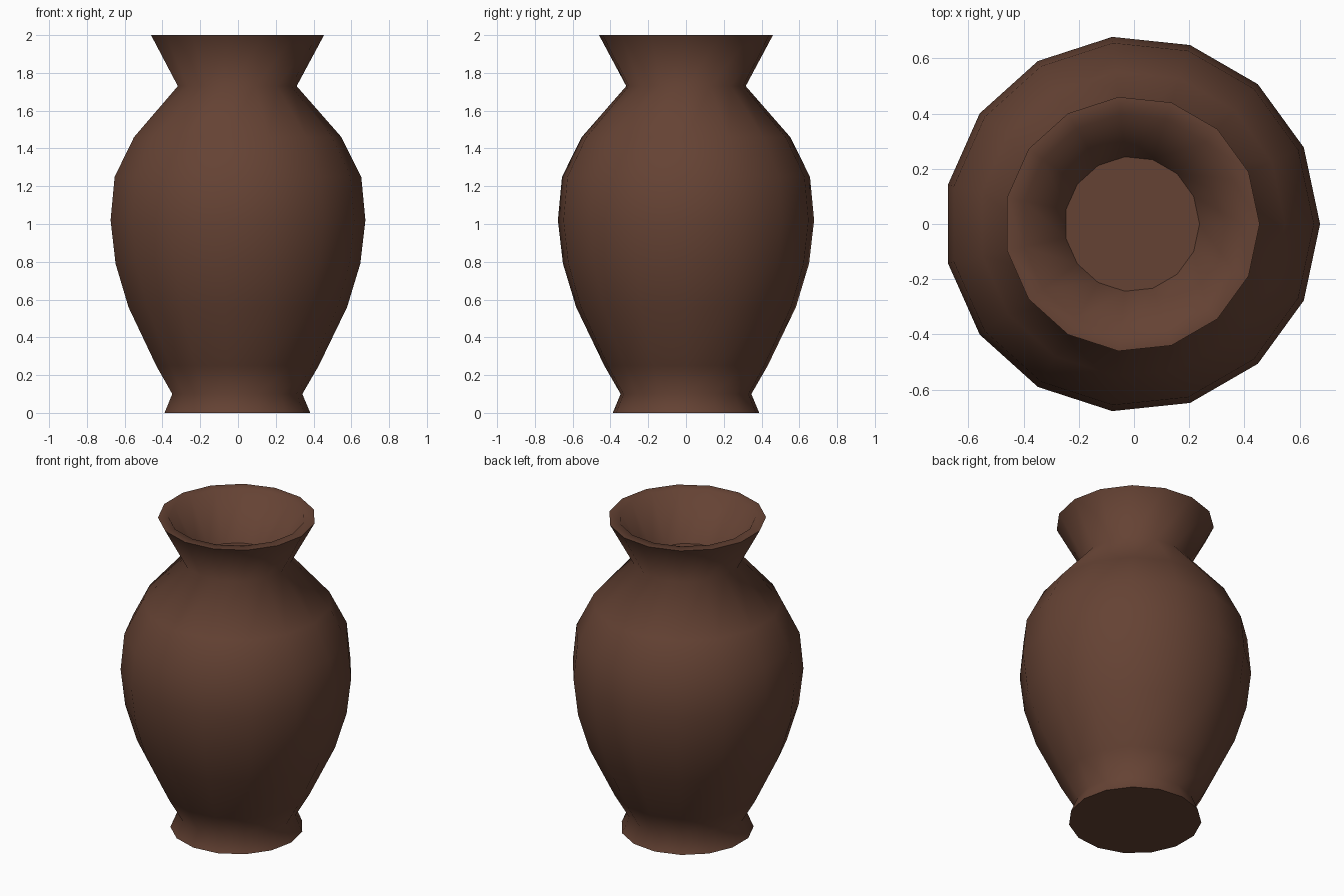
import bpy, bmesh, math

if "Cube" in bpy.data.objects:
    bpy.data.objects.remove(bpy.data.objects["Cube"])

SIDES = 15
SHIFT = -0.0075  # centres the odd-sided outline on x

clay = bpy.data.materials.new("brown_clay")
clay.diffuse_color = (0.130, 0.055, 0.034, 1)
clay.use_nodes = True
clay.node_tree.nodes["Principled BSDF"].inputs["Base Color"].default_value = clay.diffuse_color


def lathe(name, profile, cap_start=False, cap_end=False, smooth=True):
    """Revolve (radius, height) points around z."""
    bm = bmesh.new()
    rings = []
    for r, z in profile:
        ring = []
        for i in range(SIDES):
            a = 2 * math.pi * i / SIDES
            ring.append(bm.verts.new((r * math.cos(a) + SHIFT, r * math.sin(a), z)))
        rings.append(ring)
    for low, high in zip(rings, rings[1:]):
        for i in range(SIDES):
            j = (i + 1) % SIDES
            bm.faces.new((low[i], low[j], high[j], high[i]))
    if cap_start:
        bm.faces.new(rings[0][::-1])
    if cap_end:
        bm.faces.new(rings[-1])
    mesh = bpy.data.meshes.new(name)
    bm.to_mesh(mesh)
    bm.free()
    mesh.materials.append(clay)
    obj = bpy.data.objects.new(name, mesh)
    bpy.context.collection.objects.link(obj)
    if smooth:
        bpy.ops.object.select_all(action='DESELECT')
        obj.select_set(True)
        bpy.context.view_layer.objects.active = obj
        bpy.ops.object.shade_smooth_by_angle(angle=math.radians(75))
    return obj


# Foot, belly, neck, flared lip and the inside of the mouth
lathe("vase_body", [
    (0.39, 0.0), (0.348, 0.10), (0.435, 0.25), (0.585, 0.56),
    (0.655, 0.79), (0.682, 1.02), (0.66, 1.25), (0.555, 1.46),
    (0.318, 1.73), (0.463, 2.0),
    (0.40, 2.0), (0.245, 1.72),
], cap_start=True)

# Flat floor closing the throat
lathe("throat_floor", [(0.247, 1.72)], cap_end=True, smooth=False)
